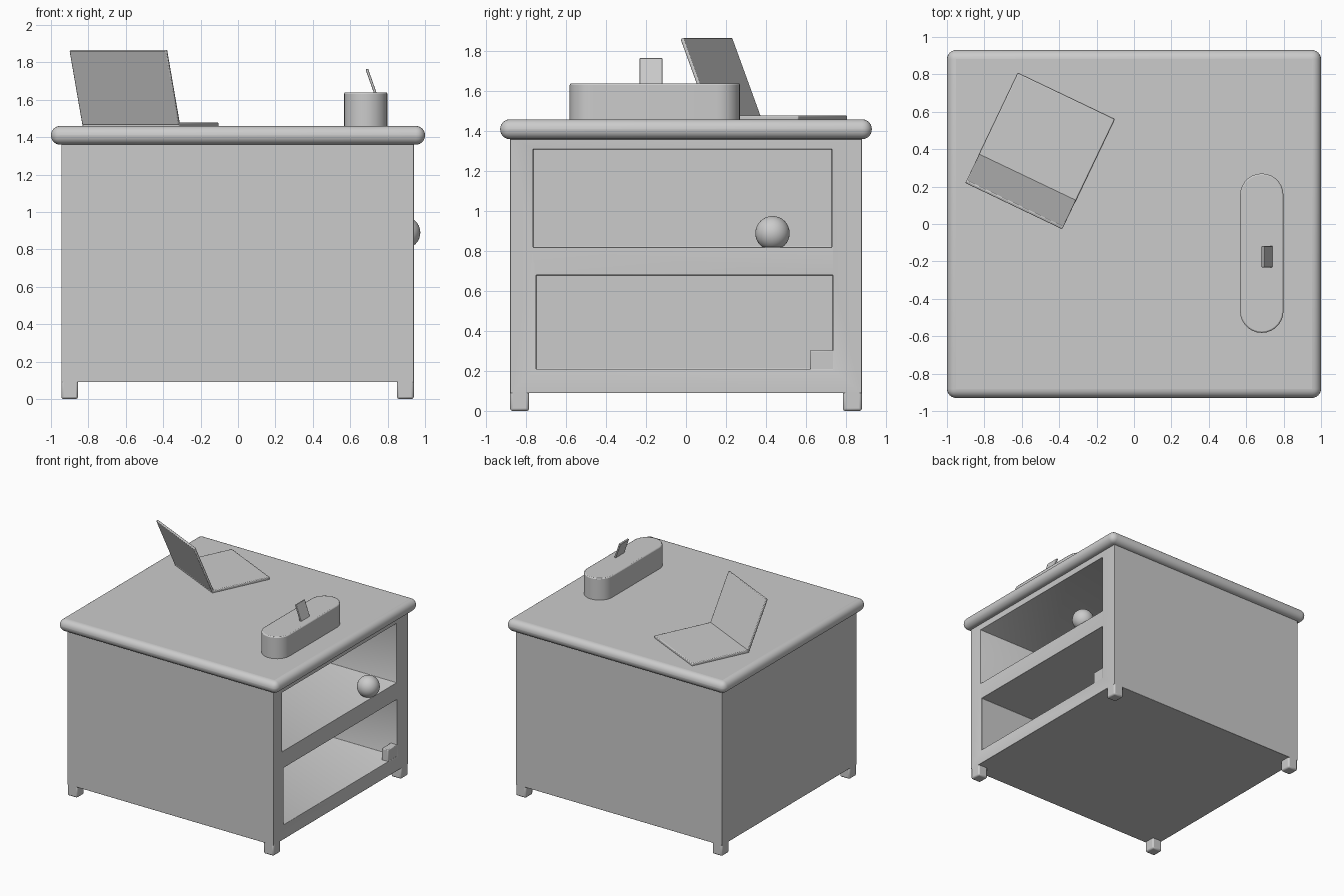
import bpy
import bmesh
from math import atan2, cos, pi, radians, sin
from mathutils import Matrix, Vector

default_cube = bpy.data.objects.get("Cube")
if default_cube:
    bpy.data.objects.remove(default_cube, do_unlink=True)

# One plain material for everything
grey = bpy.data.materials.new("plain_grey")
grey.use_nodes = True
colour = (0.6, 0.6, 0.6, 1)
grey.diffuse_color = colour
grey.node_tree.nodes["Principled BSDF"].inputs["Base Color"].default_value = colour


def finish(name, bm, bevel=0, segments=3, matrix=None):
    """Turn a bmesh into a named, bevelled, smooth-shaded object."""
    mesh = bpy.data.meshes.new(name)
    bmesh.ops.recalc_face_normals(bm, faces=bm.faces)
    bm.to_mesh(mesh)
    bm.free()
    mesh.materials.append(grey)
    obj = bpy.data.objects.new(name, mesh)
    bpy.context.collection.objects.link(obj)
    if matrix:
        obj.matrix_world = matrix
    if bevel:
        mod = obj.modifiers.new("rounded_edges", "BEVEL")
        mod.width, mod.segments = bevel, segments
        mod.limit_method = "ANGLE"
        mod.angle_limit = radians(40)
    bpy.ops.object.select_all(action="DESELECT")
    obj.select_set(True)
    bpy.context.view_layer.objects.active = obj
    bpy.ops.object.shade_smooth_by_angle(angle=radians(35))
    return obj


def box(name, low, high, bevel=0, segments=3, matrix=None):
    """Axis-aligned box between two corners."""
    low, high = Vector(low), Vector(high)
    bm = bmesh.new()
    bmesh.ops.create_cube(bm, size=1)
    for v in bm.verts:
        v.co = (low + high) / 2 + v.co * (high - low)
    return finish(name, bm, bevel, segments, matrix)


# Cabinet body with two shelf openings cut into the +x side
body = box("cabinet_body", (-0.945, -0.88, 0.09), (0.94, 0.88, 1.38))
openings = {"upper": (-0.765, 0.73, 0.82, 1.31), "lower": (-0.75, 0.735, 0.21, 0.68)}
for level, (y0, y1, z0, z1) in openings.items():
    cutter = box(level + "_opening_cutter", (-0.86, y0, z0), (1.1, y1, z1))
    cutter.hide_render = True
    cutter.hide_set(True)
    cut = body.modifiers.new(level + "_opening", "BOOLEAN")
    cut.operation, cut.object, cut.solver = "DIFFERENCE", cutter, "EXACT"
edge = body.modifiers.new("rounded_edges", "BEVEL")
edge.width, edge.segments = 0.012, 2
edge.limit_method = "ANGLE"

# Four short legs
for side, x0 in (("right", -0.945), ("left", 0.85)):
    for end, y0 in (("front", -0.88), ("back", 0.785)):
        box(f"{end}_{side}_leg", (x0, y0, 0), (x0 + 0.09, y0 + 0.095, 0.11), 0.012, 2)

# Table top with fully rounded rim
box("table_top", (-1, -0.93, 1.36), (1, 0.93, 1.46), 0.049, 6)

# Ball on the upper shelf and corner block on the lower one
bm = bmesh.new()
bmesh.ops.create_uvsphere(bm, u_segments=32, v_segments=16, radius=0.086)
finish("shelf_ball", bm, matrix=Matrix.Translation((0.889, 0.433, 0.89)))
box("corner_block", (0.88, 0.62, 0.2), (0.938, 0.745, 0.305), 0.006, 2)

# Open laptop: local origin at the hinge, +y toward the keyboard edge
laptop = Matrix.Translation((-0.57, 0.248, 1.46)) @ Matrix.Rotation(radians(-25.5), 4, "Z")
half = 0.287
box("laptop_base", (-half, -0.01, -0.005), (half, 0.483, 0.02), 0.006, 2, laptop)
lean = laptop @ Matrix.Translation((0, 0, 0.01)) @ Matrix.Rotation(atan2(0.157, 0.39), 4, "X")
box("laptop_screen", (-half, -0.012, 0), (half, 0.006, 0.427), 0.005, 2, lean)

# Long pencil case with semicircular ends
bm = bmesh.new()
radius, steps = 0.116, 14
outline = []
for centre_y, start in ((0.154, 0), (-0.466, pi)):
    for i in range(steps + 1):
        a = start + pi * i / steps
        outline.append(bm.verts.new((0.683 + radius * cos(a), centre_y + radius * sin(a), 1.45)))
base = bm.faces.new(outline)
raised = bmesh.ops.extrude_face_region(bm, geom=[base])["geom"]
for v in raised:
    if isinstance(v, bmesh.types.BMVert):
        v.co.z = 1.64
finish("pencil_case", bm, 0.008, 2)

# Small tilted tab standing on the case
tilt = Matrix.Translation((0.738, -0.175, 1.625)) @ Matrix.Rotation(radians(-19.5), 4, "Y")
box("case_tab", (-0.007, -0.057, 0), (0.007, 0.057, 0.148), 0.003, 2, tilt)
